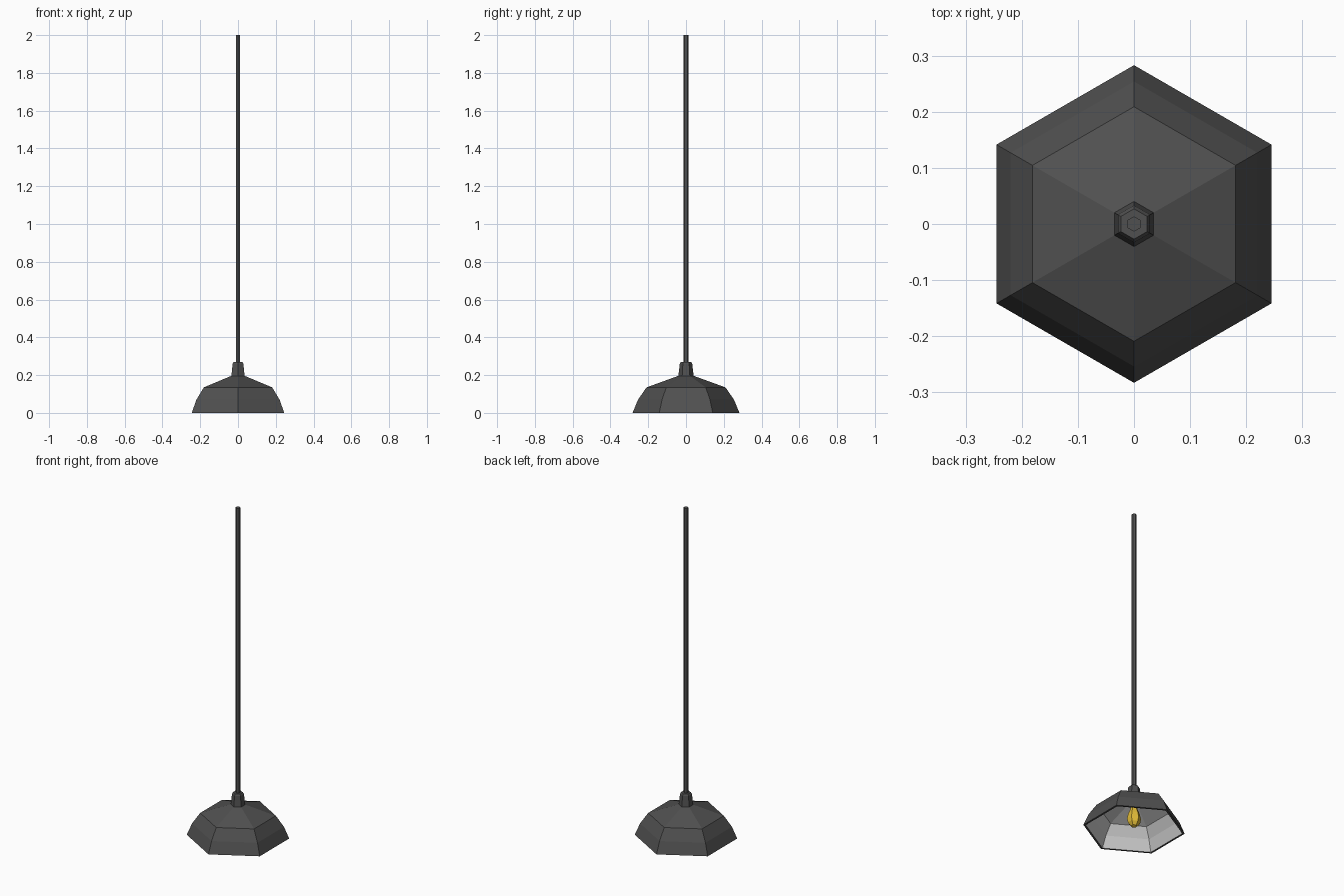
import bpy, bmesh, math

if "Cube" in bpy.data.objects:
    bpy.data.objects.remove(bpy.data.objects["Cube"])


def material(name, color):
    m = bpy.data.materials.new(name)
    m.diffuse_color = (*color, 1)
    m.use_nodes = True
    m.node_tree.nodes["Principled BSDF"].inputs["Base Color"].default_value = m.diffuse_color
    return m


DARK = material("dark_metal", (0.08, 0.08, 0.08))
LIGHT = material("pale_lining", (0.6, 0.6, 0.6))
GOLD = material("warm_glass", (0.75, 0.5, 0.04))


def lathe(name, profile, mats, lining=(), sides=6):
    """Turn (radius, z) points into a faceted hexagonal part; corners point along y."""
    bm = bmesh.new()
    rings = []
    for r, z in profile:
        if r == 0:
            rings.append([bm.verts.new((0, 0, z))] * sides)
        else:
            angles = [math.pi / 2 + i * math.tau / sides for i in range(sides)]
            rings.append([bm.verts.new((r * math.cos(a), r * math.sin(a), z)) for a in angles])
    for k, (lo, hi) in enumerate(zip(rings, rings[1:])):
        for i in range(sides):
            j = (i + 1) % sides
            corners = list(dict.fromkeys((lo[i], lo[j], hi[j], hi[i])))
            face = bm.faces.new(corners)
            face.material_index = 1 if k in lining else 0
    bmesh.ops.recalc_face_normals(bm, faces=bm.faces)
    mesh = bpy.data.meshes.new(name)
    bm.to_mesh(mesh)
    bm.free()
    for m in mats:
        mesh.materials.append(m)
    obj = bpy.data.objects.new(name, mesh)
    bpy.context.collection.objects.link(obj)
    return obj


# Shade: pale inner lining, dark rim and dark outer shell
lathe("shade",
      [(0, 0.19), (0.03, 0.187), (0.2, 0.125), (0.241, 0.067), (0.27, 0),
       (0.283, 0), (0.254, 0.07), (0.209, 0.135), (0.03, 0.2), (0, 0.2)],
      [DARK, LIGHT], lining=(0, 1, 2, 3))

# Collar joining shade and cord
lathe("collar", [(0, 0.19), (0.041, 0.19), (0.033, 0.26), (0.027, 0.27), (0, 0.27)], [DARK])

# Hanging cord
lathe("cord", [(0, 0.26), (0.0135, 0.26), (0.0135, 2), (0, 2)], [DARK])

# Bulb
lathe("bulb",
      [(0, 0.015), (0.018, 0.02), (0.034, 0.04), (0.039, 0.065),
       (0.033, 0.095), (0.019, 0.13), (0.016, 0.188), (0, 0.188)], [GOLD])
